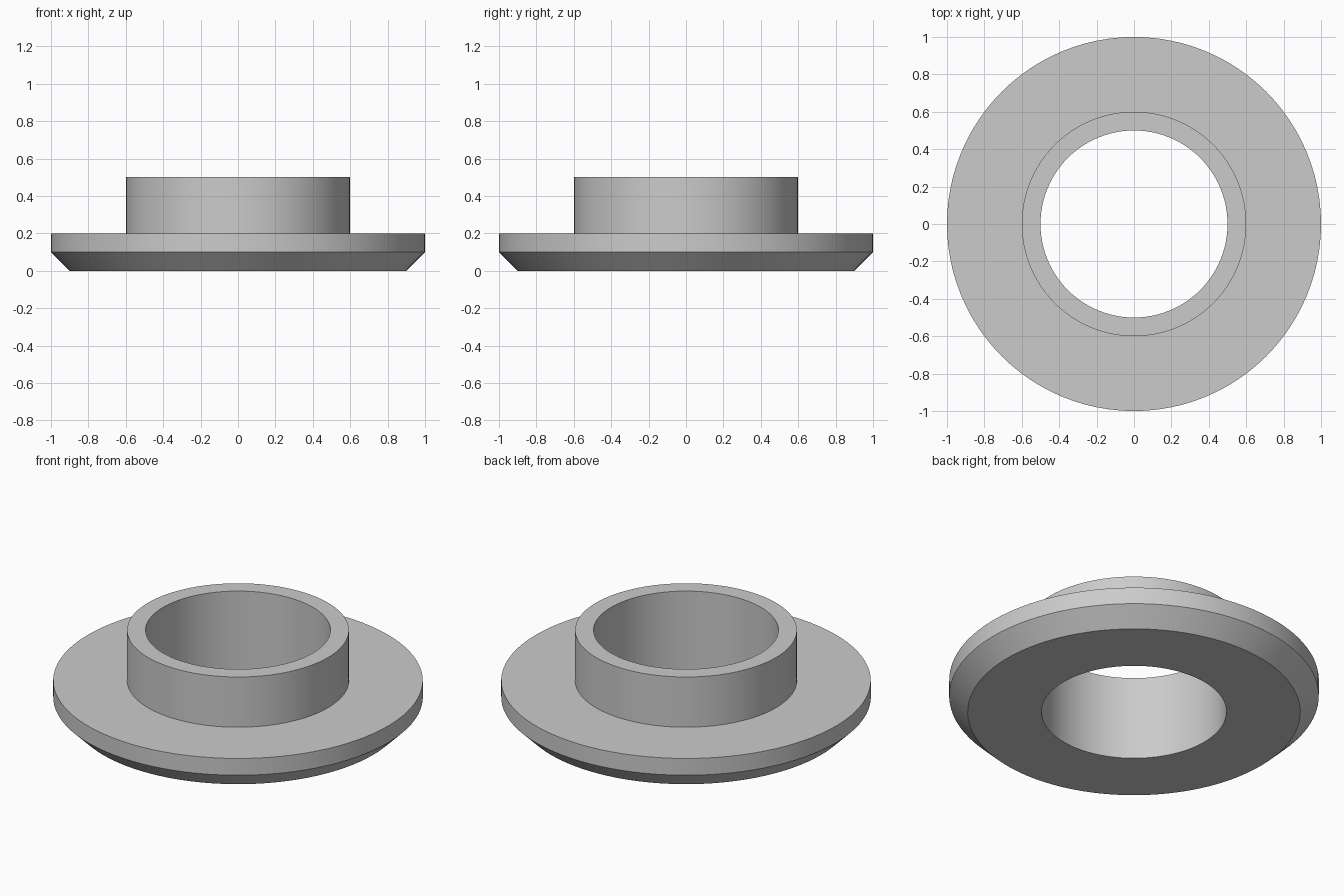
import bpy
import bmesh
import math

SEGMENTS = 96

cube = bpy.data.objects.get("Cube")
if cube:
    bpy.data.objects.remove(cube, do_unlink=True)

# Single grey finish
grey = bpy.data.materials.new("light_grey")
grey.use_nodes = True
colour = (0.6, 0.6, 0.6, 1.0)
grey.diffuse_color = colour
grey.node_tree.nodes["Principled BSDF"].inputs["Base Color"].default_value = colour


def lathe(name, profile, material):
    """Revolve a closed (radius, height) profile around the z axis."""
    bm = bmesh.new()
    verts = [bm.verts.new((r, 0, z)) for r, z in profile]
    edges = [bm.edges.new((v, verts[i - 1])) for i, v in enumerate(verts)]
    bmesh.ops.spin(bm, geom=verts + edges, cent=(0, 0, 0), axis=(0, 0, 1),
                   angle=math.tau, steps=SEGMENTS, use_merge=True)
    bmesh.ops.remove_doubles(bm, verts=bm.verts[:], dist=1e-5)
    bmesh.ops.recalc_face_normals(bm, faces=bm.faces[:])
    mesh = bpy.data.meshes.new(name)
    bm.to_mesh(mesh)
    bm.free()
    mesh.materials.append(material)
    obj = bpy.data.objects.new(name, mesh)
    bpy.context.collection.objects.link(obj)
    bpy.ops.object.select_all(action="DESELECT")
    obj.select_set(True)
    bpy.context.view_layer.objects.active = obj
    bpy.ops.object.shade_smooth_by_angle(angle=math.radians(30))
    return obj


# Flange with chamfered underside, raised collar and through bore
lathe("flanged_bushing", [
    (0.5, 0.0), (0.9, 0.0), (1.0, 0.1), (1.0, 0.2),
    (0.6, 0.2), (0.6, 0.5), (0.5, 0.5),
], grey)
